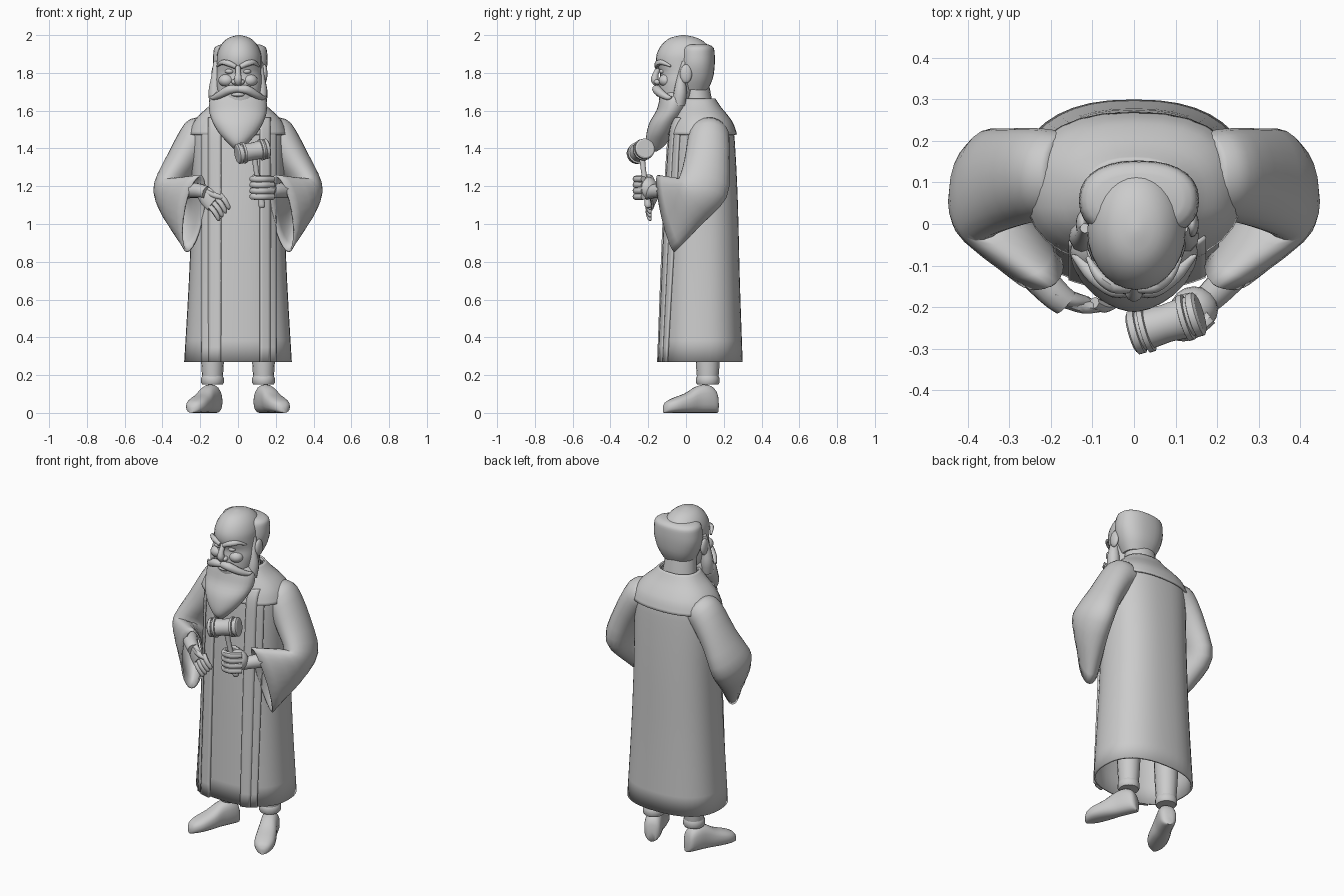
import bpy, bmesh, math
from mathutils import Vector

grey = bpy.data.materials.new("stone grey")
grey.diffuse_color = (0.6, 0.6, 0.6, 1)


def finish(name, bm, thick=0, angle=45):
    bmesh.ops.recalc_face_normals(bm, faces=bm.faces)
    me = bpy.data.meshes.new(name)
    bm.to_mesh(me)
    bm.free()
    me.shade_smooth()
    me.set_sharp_from_angle(angle=math.radians(angle))
    me.materials.append(grey)
    ob = bpy.data.objects.new(name, me)
    bpy.context.collection.objects.link(ob)
    if thick:
        m = ob.modifiers.new("thickness", 'SOLIDIFY')
        m.thickness = thick
    return ob


def spline(rows, steps):
    """Catmull-Rom through rows of numbers."""
    out = []
    for i in range(len(rows) - 1):
        a, b, c, d = (rows[max(0, min(len(rows) - 1, i + k))] for k in (-1, 0, 1, 2))
        for s in range(steps):
            t = s / steps
            out.append([0.5 * (2 * q + (r - p) * t + (2 * p - 5 * q + 4 * r - w) * t * t
                               + (3 * q - p - 3 * r + w) * t ** 3)
                        for p, q, r, w in zip(a, b, c, d)])
    return out + [list(rows[-1])]


def spow(v, p):
    return math.copysign(abs(v) ** (2 / p), v)


def loft(name, rows, p=2.0, n=24, steps=3, caps=True, thick=0, angle=45):
    """Each row: centre xyz, half axis U xyz, half axis V xyz."""
    bm = bmesh.new()
    rings = []
    for r in (spline(rows, steps) if steps > 1 else rows):
        c, u, v = Vector(r[0:3]), Vector(r[3:6]), Vector(r[6:9])
        rings.append([bm.verts.new(c + u * spow(math.cos(a), p) + v * spow(math.sin(a), p))
                      for a in (2 * math.pi * k / n for k in range(n))])
    for a, b in zip(rings, rings[1:]):
        for k in range(n):
            bm.faces.new((a[k], a[(k + 1) % n], b[(k + 1) % n], b[k]))
    if caps:
        bm.faces.new(rings[0])
        bm.faces.new(rings[-1])
    return finish(name, bm, thick, angle)


def stack(name, rows, x=0, **kw):
    """Upright form; each row: z, y centre, x radius, y radius."""
    return loft(name, [(x, cy, z, rx, 0, 0, 0, ry, 0) for z, cy, rx, ry in rows], **kw)


def tube(name, pts, n=12, steps=3, **kw):
    """Round form along points x, y, z, radius."""
    rows, side = [], None
    for i, q in enumerate(pts):
        t = (Vector(pts[min(i + 1, len(pts) - 1)][:3]) - Vector(pts[max(i - 1, 0)][:3])).normalized()
        if side is None:
            side = t.orthogonal()
        side = (side - t * side.dot(t)).normalized()
        rows.append((*q[:3], *(side * q[3]), *(t.cross(side) * q[3])))
    return loft(name, rows, n=n, steps=steps, **kw)


def ball(name, c, r):
    bm = bmesh.new()
    bmesh.ops.create_uvsphere(bm, u_segments=16, v_segments=10, radius=1)
    for v in bm.verts:
        v.co = Vector(c) + Vector([a * b for a, b in zip(v.co, r)])
    return finish(name, bm)


def flip(rows, s):
    """Mirror x components (every third value) of loft rows."""
    return [tuple(a * s if k % 3 == 0 else a for k, a in enumerate(r)) for r in rows]


# Robe body
ROBE = [(.27, .08, .285, .22), (.7, .08, .26, .205), (1.1, .083, .245, .192), (1.38, .085, .245, .177),
        (1.5, .085, .24, .165), (1.56, .08, .21, .14), (1.61, .07, .155, .11), (1.66, .065, .11, .085)]
P = 2.4
stack("robe", ROBE, p=P, n=40, caps=False, thick=.012)

# Shoulder yoke with a slightly raised edge
stack("yoke", [(1.475, .085, .262, .185), (1.53, .085, .242, .167), (1.575, .08, .208, .142),
               (1.62, .07, .158, .115), (1.665, .065, .115, .09)], p=P, n=28, caps=False, thick=.01)


def robe_front(x, z):
    rows = spline(ROBE, 8)
    _, cy, rx, ry = min(rows, key=lambda r: abs(r[0] - z))
    return cy - ry * (1 - min(1, abs(x / rx)) ** P) ** (1 / P)


# Hanging front bands and the folded edges beside them
def band(name, x0, x1, lift, top):
    bm = bmesh.new()
    grid = []
    for z in [r[0] for r in spline(ROBE, 4) if r[0] <= top]:
        grid.append([bm.verts.new((x, robe_front(x, z) - lift, z))
                     for x in (x0 + (x1 - x0) * k / 4 for k in range(5))])
    for a, b in zip(grid, grid[1:]):
        for k in range(4):
            bm.faces.new((a[k], a[k + 1], b[k + 1], b[k]))
    finish(name, bm, .014, 30).modifiers[0].offset = 0


band("left_band", -.155, -.09, .012, 1.57)
band("right_band", .115, .17, .012, 1.57)
band("left_fold", -.19, -.15, .006, 1.5)
band("right_fold", .165, .2, .006, 1.5)

SLEEVE = [(.16, .12, 1.48, 0, .10, 0, .05, 0, .085), (.22, .12, 1.455, 0, .11, 0, .06, 0, .08),
          (.30, .11, 1.325, 0, .12, -.01, .07, 0, .05), (.36, .09, 1.195, 0, .125, -.055, .085, -.01, .015),
          (.335, .015, 1.12, 0, .065, -.125, .085, -.03, 0),
          (.235, -.105, 1.055, .035, .045, -.205, .055, -.03, 0)]
SHOE = [(0, .02, .06), (.015, .043, .12), (.06, .05, .15), (.12, .05, .14), (.18, .056, .105),
        (.25, .056, .08), (.295, .038, .058), (.312, .012, .03)]

for s, side in ((-1, "left"), (1, "right")):
    # Wide sleeves and forearms
    loft(side + "_sleeve", flip(SLEEVE, s), n=24, caps=False, thick=.01)
    tube(side + "_forearm", [(s * .34, .03, 1.17, .05), (s * .27, -.08, 1.18, .045),
                             (s * .2, -.16, 1.175, .038), (s * .165, -.19, 1.165, .034)])
    # Trouser leg with cuff
    stack(side + "_leg", [(.6, .115, .075, .075), (.3, .115, .062, .065), (.165, .115, .053, .055)],
          x=s * .135, n=16)
    stack(side + "_cuff", [(.15, .115, .054, .056), (.16, .115, .06, .062), (.185, .115, .06, .062),
                           (.195, .115, .055, .057)], x=s * .135, n=16, steps=1)
    # Shoe pointing outwards
    loft(side + "_shoe", flip([(.115 + t * .42, .165 - t * .907, h / 2, w * .907, w * .42, 0, 0, 0, h / 2)
                               for t, w, h in SHOE], s), p=2.5, n=20)
    # Face details
    tube(side + "_brow", [(s * .012, -.155, 1.832, .012), (s * .05, -.15, 1.85, .016),
                          (s * .085, -.125, 1.855, .013), (s * .112, -.08, 1.835, .005)], n=8)
    ball(side + "_eye", (s * .045, -.122, 1.808), (.024, .02, .014))
    ball(side + "_cheek", (s * .062, -.105, 1.76), (.042, .04, .034))
    ball(side + "_nostril", (s * .02, -.15, 1.752), (.015, .02, .014))
    tube(side + "_moustache", [(0, -.155, 1.715, .018), (s * .045, -.155, 1.712, .024),
                               (s * .095, -.125, 1.685, .02), (s * .13, -.09, 1.668, .013),
                               (s * .15, -.075, 1.675, .003)], n=10)
    ball(side + "_ear", (.008 + s * .132, .0, 1.795), (.016, .032, .05))
    tube(side + "_sideburn", [(s * .118, -.01, 1.86, .012), (s * .12, -.025, 1.78, .022),
                              (s * .122, -.03, 1.7, .035), (s * .115, -.04, 1.63, .035)], n=10)

# Head, hair, neck and beard
stack("head", [(1.6, -.06, .09, .07), (1.68, -.05, .11, .095), (1.75, -.04, .12, .103), (1.8, -.03, .118, .107),
               (1.85, -.02, .118, .137), (1.9, -.01, .116, .145), (1.95, -.008, .095, .12),
               (1.985, -.012, .057, .072), (2.0, -.015, .006, .008)], x=.006, n=28)
stack("hair", [(1.95, .06, .105, .06), (1.935, .06, .135, .085), (1.9, .058, .143, .094), (1.84, .056, .143, .096),
               (1.77, .052, .122, .09), (1.71, .045, .09, .07)], x=.012, p=2.3, n=28)
stack("neck", [(1.55, .06, .12, .09), (1.64, .06, .1, .08), (1.75, .045, .09, .075)], n=20)
tube("nose", [(0, -.135, 1.84, .014), (0, -.158, 1.8, .015), (0, -.166, 1.765, .021),
              (0, -.158, 1.745, .016), (0, -.145, 1.735, .005)], n=12)
stack("beard", [(1.7, -.055, .115, .075), (1.66, -.06, .148, .08), (1.6, -.075, .153, .082),
                (1.54, -.11, .135, .082), (1.48, -.137, .1, .072), (1.43, -.155, .055, .055),
                (1.4, -.16, .025, .03), (1.385, -.16, .005, .006)], n=28)
ball("lower_lip", (0, -.14, 1.685), (.035, .02, .012))

# Open hand
loft("open_palm", [(-.2, -.16, 1.175, .012, -.01, .035, .012, .018, 0), (-.165, -.18, 1.145, .025, -.01, .042, .014, .02, 0),
                   (-.13, -.19, 1.105, .028, -.005, .036, .012, .018, 0)], n=16)
for i in range(4):
    x, z = -.15 + .018 * i, 1.075 + .02 * i
    tube("open_finger_%d" % (i + 1), [(x, -.19, z + .02, .015), (x + .025, -.2, z - .01, .014),
                                      (x + .045, -.193, z - .045, .012), (x + .048, -.188, z - .058, .005)], n=8)
tube("open_thumb", [(-.165, -.185, 1.17, .018), (-.12, -.2, 1.15, .016), (-.085, -.2, 1.14, .012),
                    (-.075, -.198, 1.138, .004)], n=8)

# Gripping hand
ball("fist", (.145, -.205, 1.19), (.058, .055, .06))
for i in range(4):
    z = 1.238 - .031 * i
    tube("grip_finger_%d" % (i + 1), [(.185, -.225, z, .017), (.135, -.262, z, .019), (.09, -.258, z, .018),
                                      (.075, -.225, z, .016), (.1, -.2, z, .012)], n=8)
tube("grip_thumb", [(.15, -.18, 1.22, .018), (.11, -.19, 1.245, .017), (.08, -.215, 1.25, .012)], n=8)

# Mallet
tube("mallet_handle", [(.128, -.2, 1.085, .012), (.126, -.201, 1.1, .019), (.12, -.206, 1.14, .016),
                       (.1, -.222, 1.26, .014), (.085, -.235, 1.37, .016)], n=12)
A, B = Vector((-.006, -.264, 1.37)), Vector((.16, -.215, 1.4))
tube("mallet_head", [(*A.lerp(B, t), r) for t, r in (
    (0, .046), (.03, .054), (.12, .054), (.13, .048), (.17, .048), (.18, .057), (.25, .057), (.26, .049),
    (.5, .046), (.74, .049), (.75, .057), (.82, .057), (.83, .048), (.87, .048), (.88, .054),
    (.97, .054), (1, .046))], n=20, steps=1, angle=30)
